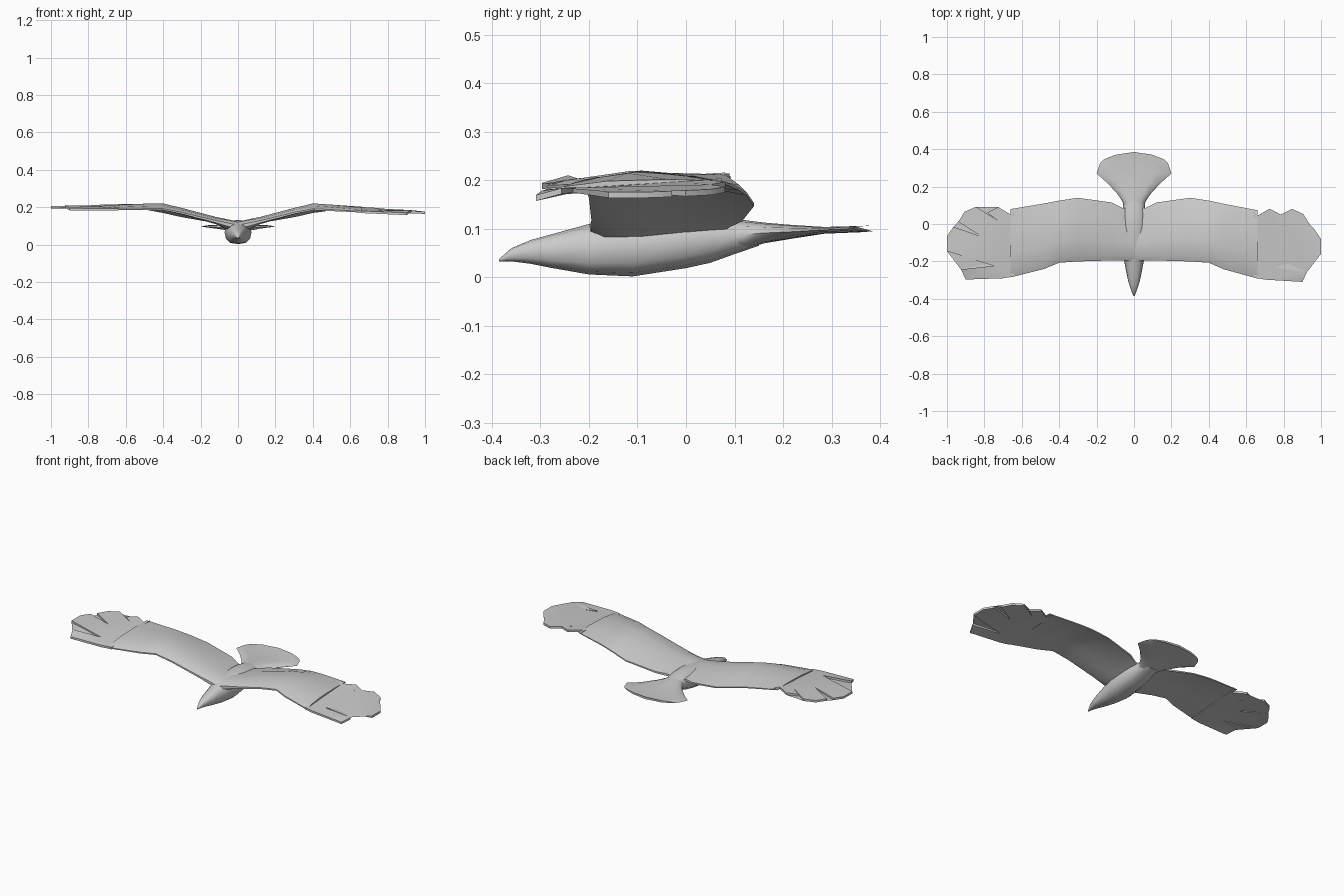
import bpy, bmesh, math

if "Cube" in bpy.data.objects:
    bpy.data.objects.remove(bpy.data.objects["Cube"])


def finish(bm, name, angle=40):
    bmesh.ops.recalc_face_normals(bm, faces=bm.faces[:])
    me = bpy.data.meshes.new(name)
    bm.to_mesh(me)
    bm.free()
    ob = bpy.data.objects.new(name, me)
    bpy.context.collection.objects.link(ob)
    bpy.ops.object.select_all(action='DESELECT')
    ob.select_set(True)
    bpy.context.view_layer.objects.active = ob
    bpy.ops.object.shade_smooth_by_angle(angle=math.radians(angle))
    return ob


def loft(name, rings, angle=40):
    bm = bmesh.new()
    rows = [[bm.verts.new(p) for p in r] for r in rings]
    n = len(rows[0])
    for a, b in zip(rows, rows[1:]):
        for i in range(n):
            j = (i + 1) % n
            bm.faces.new((a[i], a[j], b[j], b[i]))
    bm.faces.new(rows[0])
    bm.faces.new(rows[-1])
    return finish(bm, name, angle)


def oval(y, w, z0, z1, bow=0, n=12):
    pts = []
    for i in range(n):
        a = 2 * math.pi * i / n
        c, s = math.cos(a), math.sin(a)
        u = math.copysign(abs(c) ** 0.8, c)
        v = math.copysign(abs(s) ** 0.85, s)
        pts.append((w * u, y - bow * u * u, (z0 + z1) / 2 + v * (z1 - z0) / 2))
    return pts


# Body with head and beak: y, half width, bottom, top
body = [(-.385, .003, .033, .038), (-.36, .013, .033, .06), (-.32, .027, .028, .077),
        (-.28, .037, .02, .088), (-.2, .052, .006, .11), (-.11, .072, .002, .128),
        (0, .07, .019, .132), (.05, .066, .03, .13), (.1, .058, .048, .121), (.15, .05, .065, .114)]
loft("body", [oval(*s) for s in body], 60)

# Fan tail, with its rear edge bowed
tail = [(.08, .05, .05, .12, 0), (.12, .062, .058, .118, 0), (.16, .088, .07, .113, 0),
        (.22, .14, .08, .108, .003), (.285, .2, .09, .104, .015), (.36, .182, .093, .106, .036),
        (.385, .165, .095, .107, .042)]
loft("tail", [oval(*s) for s in tail], 50)

# Wing stations: x, lead y, lead z, trail y, trail z, camber, half thickness
stations = [(0, -.2, .095, .09, .09, .0, .03), (.06, -.195, .108, .085, .108, .0, .028),
            (.12, -.195, .123, .115, .12, .008, .019), (.3, -.2, .168, .14, .15, .022, .014),
            (.4, -.207, .188, .125, .172, .027, .013), (.48, -.24, .188, .11, .187, .02, .013),
            (.66, -.285, .187, .08, .21, .008, .009)]
chord = [(0, .3), (.1, .85), (.35, 1), (.7, .6), (1, .25)]

# Feathered wing tip outline
outline = [(.64, -.28), (.7, -.29), (.9, -.297), (.925, -.243), (.75, -.224), (1, -.145),
           (1, -.065), (.965, -.015), (.808, -.07), (.94, .012), (.905, .066), (.845, .092),
           (.73, .02), (.785, .06), (.725, .09), (.655, .048), (.64, .08)]


def skew(x, side):
    # the two wing tips differ slightly
    return max(0, (x - .4) / .6) * (1 if side > 0 else 0)


def tip_height(x, y):
    root = .187 + .023 * (y + .285) / .365
    tip = .2 + (.3 * (y + .26) if y < -.2 else 0)
    k = min(1, max(0, (x - .64) / .3))
    return root * (1 - k) + tip * k


for side, label in ((1, "right"), (-1, "left")):
    rings = []
    for x, yl, zl, yt, zt, cam, t in stations:
        top, low = [], []
        k = skew(x, side)
        for f, g in chord:
            y = yl + (yt - yl) * f - .015 * k
            z = zl + (zt - zl) * f + 4 * cam * f * (1 - f) - .03 * k
            top.append((side * x, y, z + g * t))
            low.append((side * x, y, z - g * t))
        rings.append(top + low[::-1])
    loft("wing_" + label, rings, 50)

    bm = bmesh.new()
    layers = []
    for d in (1, -1):
        row = []
        for x, y in outline:
            k = skew(x, side)
            row.append(bm.verts.new((side * x, y - .015 * k, tip_height(x, y) - .03 * k + d * .006)))
        layers.append(row)
    n = len(outline)
    caps = [bm.faces.new(layers[0]), bm.faces.new(layers[1][::-1])]
    for i in range(n):
        j = (i + 1) % n
        bm.faces.new((layers[0][i], layers[1][i], layers[1][j], layers[0][j]))
    bmesh.ops.triangulate(bm, faces=caps)
    finish(bm, "wing_tip_feathers_" + label)
